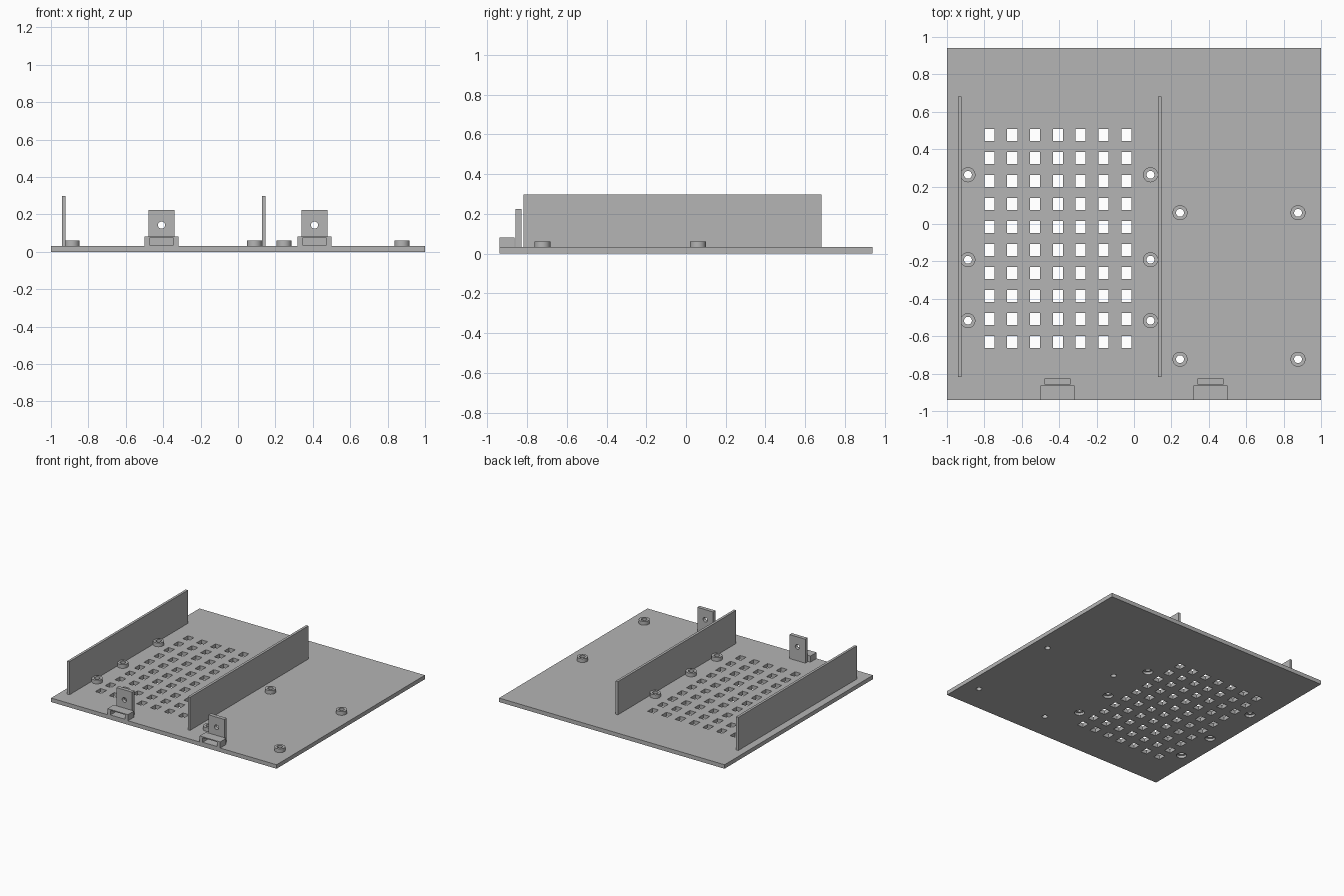
import bpy, bmesh
from math import pi
from mathutils import Matrix, Vector

cube = bpy.data.objects.get("Cube")
if cube:
    bpy.data.objects.remove(cube, do_unlink=True)

grey = bpy.data.materials.new("plain grey")
grey.use_nodes = True
colour = (0.46, 0.46, 0.46, 1)
grey.diffuse_color = colour
grey.node_tree.nodes["Principled BSDF"].inputs["Base Color"].default_value = colour

PLATE = 0.032          # plate thickness
HALF_Y = 0.94
HOLE_R = 0.021
POST_R = 0.04


def add_box(bm, x0, x1, y0, y1, z0, z1):
    centre = Vector(((x0 + x1) / 2, (y0 + y1) / 2, (z0 + z1) / 2))
    size = Matrix.Diagonal((x1 - x0, y1 - y0, z1 - z0, 1))
    bmesh.ops.create_cube(bm, size=1, matrix=Matrix.Translation(centre) @ size)


def add_cylinder(bm, centre, radius, depth, turn=Matrix.Identity(4)):
    bmesh.ops.create_cone(bm, cap_ends=True, segments=32, radius1=radius, radius2=radius,
                          depth=depth, matrix=Matrix.Translation(centre) @ turn)


def finish(name, bm):
    mesh = bpy.data.meshes.new(name)
    bm.to_mesh(mesh)
    bm.free()
    mesh.materials.append(grey)
    obj = bpy.data.objects.new(name, mesh)
    bpy.context.collection.objects.link(obj)
    return obj


def box(name, *bounds):
    bm = bmesh.new()
    add_box(bm, *bounds)
    return finish(name, bm)


def cut(obj, bm):
    """Subtract the cutter mesh, apply, and discard the cutter."""
    cutter = finish("cutter", bm)
    cutter.hide_render = True
    mod = obj.modifiers.new("cut", "BOOLEAN")
    mod.operation = "DIFFERENCE"
    mod.solver = "EXACT"
    mod.object = cutter
    bpy.context.view_layer.objects.active = obj
    bpy.ops.object.modifier_apply(modifier=mod.name)
    bpy.data.objects.remove(cutter, do_unlink=True)


def smooth(obj):
    bpy.ops.object.select_all(action="DESELECT")
    obj.select_set(True)
    bpy.context.view_layer.objects.active = obj
    bpy.ops.object.shade_smooth_by_angle(angle=pi / 6)


left_posts = [(x, y) for x in (-0.888, 0.088) for y in (0.263, -0.191, -0.517)]
right_posts = [(x, y) for x in (0.246, 0.877) for y in (0.06, -0.723)]

# Base plate with vent grid and screw holes
plate = box("base_plate", -1, 1, -HALF_Y, HALF_Y, 0, PLATE)
holes = bmesh.new()
for col in range(7):
    for row in range(10):
        x, y = -0.773 + col * 0.122, 0.475 - row * 0.123
        add_box(holes, x - 0.027, x + 0.027, y - 0.032, y + 0.032, -0.1, 0.1)
for x, y in left_posts + right_posts:
    add_cylinder(holes, (x, y, 0), HOLE_R, 0.2)
cut(plate, holes)

# Wider screw head recesses underneath
recesses = bmesh.new()
for x, y in left_posts:
    add_cylinder(recesses, (x, y, 0), 0.037, 0.04)
cut(plate, recesses)
smooth(plate)

# Hollow mounting posts
for i, (x, y) in enumerate(left_posts + right_posts):
    bm = bmesh.new()
    add_cylinder(bm, (x, y, PLATE + 0.015), POST_R, 0.03)
    post = finish(f"mounting_post_{i + 1}", bm)
    bore = bmesh.new()
    add_cylinder(bore, (x, y, PLATE), HOLE_R, 0.2)
    cut(post, bore)
    smooth(post)

# Upright walls
for name, x in (("right_wall", -0.942), ("middle_wall", 0.127)):
    box(name, x, x + 0.02, -0.818, 0.682, PLATE, 0.298)

# Front slots, each with a drilled tab behind it
for side, x in (("right", -0.409), ("left", 0.409)):
    block = box(f"{side}_slot_block", x - 0.091, x + 0.091, -HALF_Y, -0.863, PLATE, 0.081)
    slot = bmesh.new()
    add_box(slot, x - 0.064, x + 0.064, -1, -0.8, 0.037, 0.073)
    cut(block, slot)

    tab = box(f"{side}_tab", x - 0.07, x + 0.07, -0.857, -0.827, PLATE, 0.224)
    bore = bmesh.new()
    add_cylinder(bore, (x, -0.84, 0.143), 0.019, 0.2, Matrix.Rotation(pi / 2, 4, "X"))
    cut(tab, bore)
    smooth(tab)
